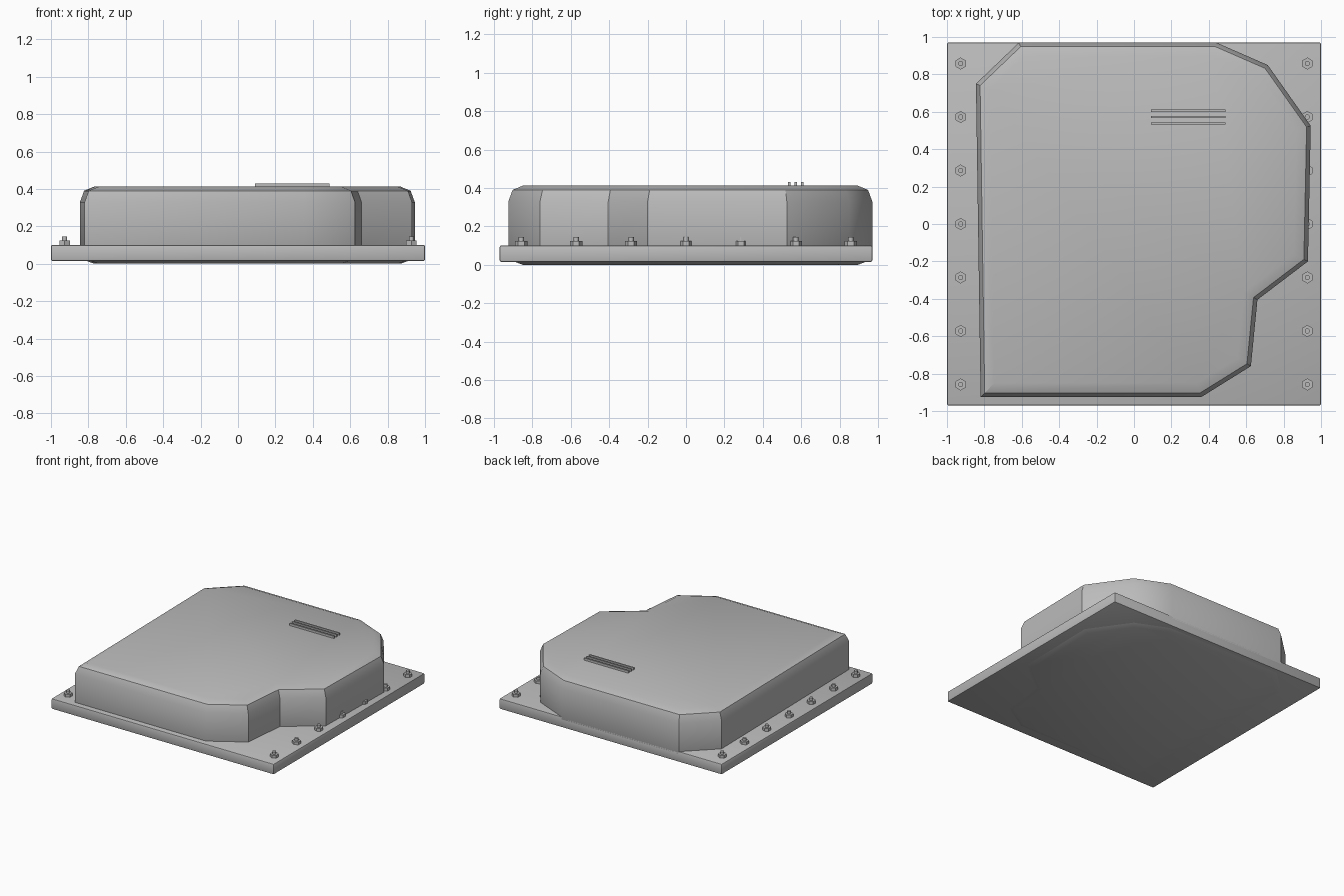
import bpy, bmesh, math
from mathutils import Vector

cube = bpy.data.objects.get("Cube")
if cube:
    bpy.data.objects.remove(cube, do_unlink=True)

metal = bpy.data.materials.new("grey metal")
metal.use_nodes = True
color = (0.5, 0.5, 0.5, 1)
metal.diffuse_color = color
metal.node_tree.nodes["Principled BSDF"].inputs["Base Color"].default_value = color


def add_object(name, bm, smooth=None):
    bmesh.ops.recalc_face_normals(bm, faces=bm.faces)
    mesh = bpy.data.meshes.new(name)
    bm.to_mesh(mesh)
    bm.free()
    mesh.materials.append(metal)
    obj = bpy.data.objects.new(name, mesh)
    bpy.context.collection.objects.link(obj)
    if smooth:
        bpy.ops.object.select_all(action="DESELECT")
        obj.select_set(True)
        bpy.context.view_layer.objects.active = obj
        bpy.ops.object.shade_smooth_by_angle(angle=math.radians(smooth))
    return obj


def box(name, center, size, bevel=0):
    bm = bmesh.new()
    bmesh.ops.create_cube(bm, size=1)
    for v in bm.verts:
        v.co = Vector(a * s + c for a, s, c in zip(v.co, size, center))
    if bevel:
        bmesh.ops.bevel(bm, geom=bm.edges[:], offset=bevel, segments=2,
                        profile=0.5, affect="EDGES")
    return add_object(name, bm, 35 if bevel else None)


def inset(points, d):
    """Move a counter-clockwise outline inward by d with mitred corners."""
    result = []
    for i, p in enumerate(points):
        a = (p - points[i - 1]).normalized()
        b = (points[(i + 1) % len(points)] - p).normalized()
        na, nb = Vector((-a.y, a.x)), Vector((-b.y, b.x))
        result.append(p + (na + nb) * d / (1 + na.dot(nb)))
    return result


# Base plate
box("base_plate", (0, 0, 0.058), (2, 1.94, 0.085), 0.008)

# Housing: one irregular outline stacked in rings with rounded rims
outline = [Vector(p) for p in (
    (-0.82, -0.925), (0.36, -0.925), (0.625, -0.76), (0.66, -0.405),
    (0.93, -0.2), (0.945, 0.525), (0.715, 0.85), (0.44, 0.97),
    (-0.615, 0.97), (-0.845, 0.75))]
rings = [(0, 0.075), (0.02, 0.022), (0.08, 0), (0.33, 0), (0.39, 0.022), (0.412, 0.075)]
bm = bmesh.new()
loops = [[bm.verts.new((p.x, p.y, z)) for p in inset(outline, d)] for z, d in rings]
for low, high in zip(loops, loops[1:]):
    for i in range(len(outline)):
        j = (i + 1) % len(outline)
        bm.faces.new((low[i], low[j], high[j], high[i]))
bm.faces.new(loops[0][::-1])
bm.faces.new(loops[-1])
add_object("housing", bm, 30)

# Raised bars on the lid
for i in range(3):
    box(f"lid_bar_{i + 1}", (0.29, 0.538 + i * 0.034, 0.417), (0.4, 0.012, 0.026))


# Bolts along both sides: hex nut with a round stud
def cylinder(bm, x, y, radius, bottom, top, sides):
    new = bmesh.ops.create_cone(bm, cap_ends=True, segments=sides, radius1=radius,
                                radius2=radius, depth=top - bottom)["verts"]
    bmesh.ops.translate(bm, verts=new, vec=(x, y, (bottom + top) / 2))


for side, x in (("left", 0.927), ("right", -0.927)):
    for i in range(7):
        y = 0.858 - i * 0.286
        bm = bmesh.new()
        cylinder(bm, x, y, 0.032, 0.095, 0.124, 6)
        cylinder(bm, x, y, 0.014, 0.095, 0.145, 12)
        add_object(f"{side}_bolt_{i + 1}", bm, 35)
